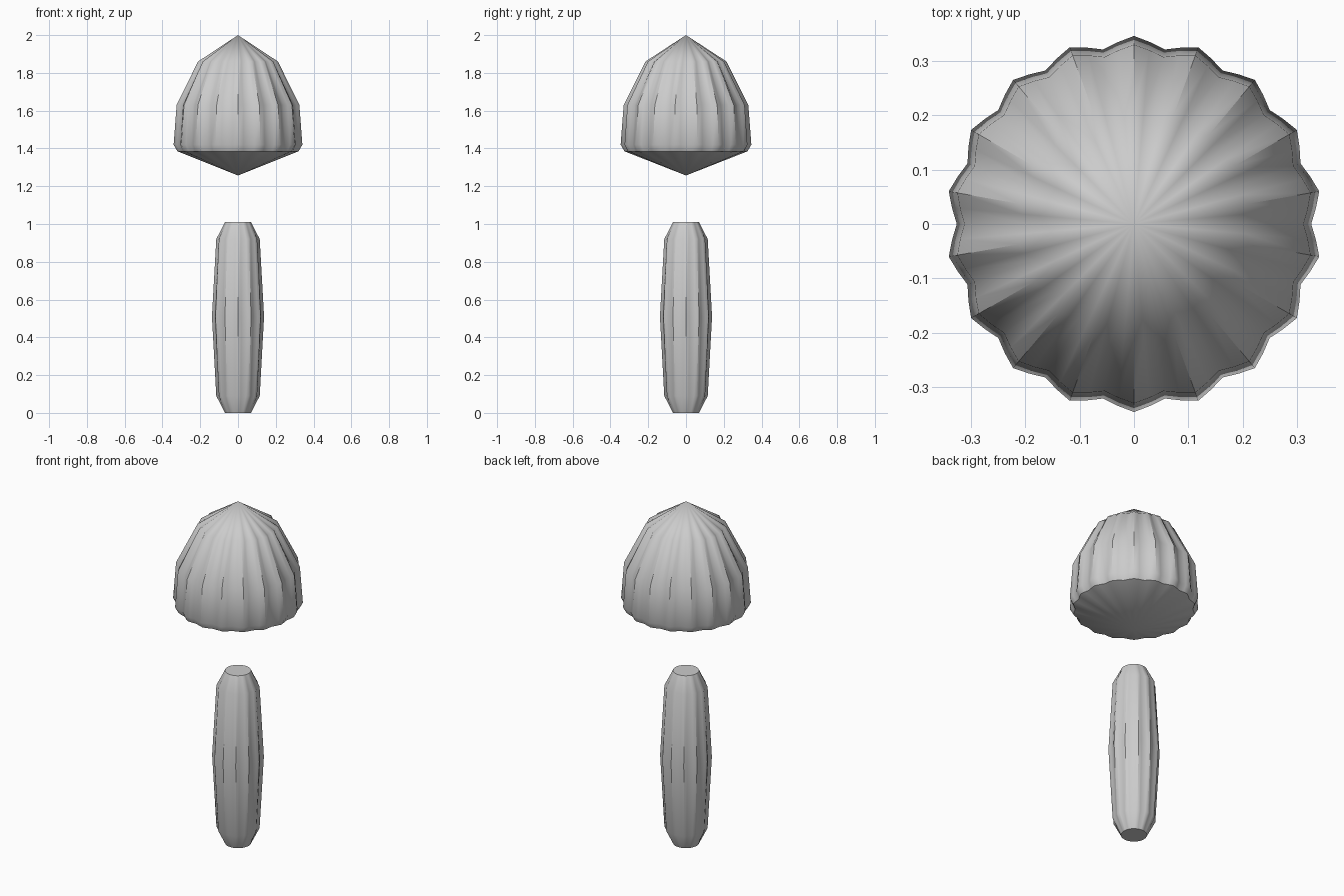
import bpy, bmesh, math

if "Cube" in bpy.data.objects:
    bpy.data.objects.remove(bpy.data.objects["Cube"])


def fluted(name, rings, lobes, steps, phase):
    """Lathe (z, valley radius, peak radius) rings with rounded lobes."""
    bm = bmesh.new()
    n = lobes * steps
    loops = []
    for z, valley, peak in rings:
        if peak == 0:
            loops.append([bm.verts.new((0, 0, z))])
            continue
        loop = []
        for i in range(n):
            a = phase + 2 * math.pi * i / n
            w = 0.5 + 0.5 * math.cos(2 * math.pi * i / steps)
            r = valley + (peak - valley) * w
            loop.append(bm.verts.new((r * math.cos(a), r * math.sin(a), z)))
        loops.append(loop)
    for lo, hi in zip(loops, loops[1:]):
        for i in range(n):
            j = (i + 1) % n
            if len(lo) == 1:
                bm.faces.new((lo[0], hi[j], hi[i]))
            elif len(hi) == 1:
                bm.faces.new((lo[i], lo[j], hi[0]))
            else:
                bm.faces.new((lo[i], lo[j], hi[j], hi[i]))
    # Flat end caps where the profile is open
    if len(loops[0]) > 1:
        bm.faces.new(loops[0][::-1])
    if len(loops[-1]) > 1:
        bm.faces.new(loops[-1])
    bmesh.ops.recalc_face_normals(bm, faces=bm.faces)
    mesh = bpy.data.meshes.new(name)
    bm.to_mesh(mesh)
    bm.free()
    obj = bpy.data.objects.new(name, mesh)
    bpy.context.collection.objects.link(obj)
    bpy.ops.object.select_all(action='DESELECT')
    obj.select_set(True)
    bpy.context.view_layer.objects.active = obj
    bpy.ops.object.shade_smooth_by_angle(angle=math.radians(40))
    return obj


# Domed cap with eighteen ribs and a shallow conical underside
fluted("cap", [
    (1.257, 0, 0),
    (1.385, 0.312, 0.326),
    (1.42, 0.326, 0.346),
    (1.63, 0.312, 0.330),
    (1.86, 0.195, 0.215),
    (2.0, 0, 0),
], 18, 4, math.pi / 2)

# Barrel-shaped fluted stem with rounded, flat-capped ends
fluted("stem", [
    (0.0, 0.069, 0.069),
    (0.09, 0.106, 0.115),
    (0.51, 0.126, 0.138),
    (0.92, 0.106, 0.115),
    (1.01, 0.069, 0.069),
], 12, 4, 0)
